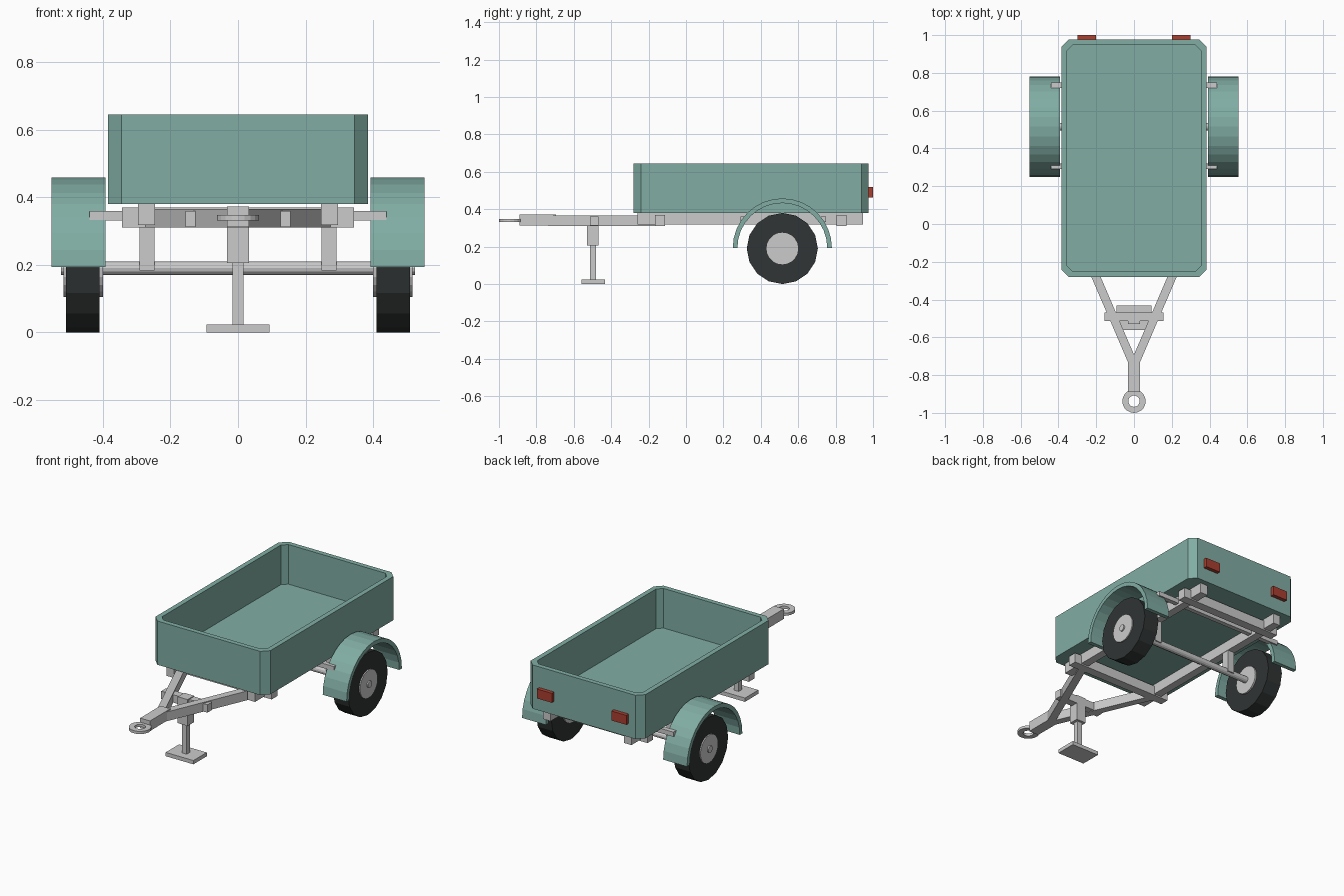
import bpy, bmesh, math
from mathutils import Vector, Matrix

if "Cube" in bpy.data.objects:
    bpy.data.objects.remove(bpy.data.objects["Cube"])


def material(name, rgb):
    m = bpy.data.materials.new(name)
    m.diffuse_color = (*rgb, 1)
    m.use_nodes = True
    m.node_tree.nodes["Principled BSDF"].inputs["Base Color"].default_value = m.diffuse_color
    return m


GREEN = material("green_paint", (0.22, 0.42, 0.37))
BLACK = material("rubber", (0.03, 0.035, 0.035))
RED = material("red_lens", (0.4, 0.05, 0.03))


def finish(name, bm, mat=None):
    bmesh.ops.recalc_face_normals(bm, faces=bm.faces)
    me = bpy.data.meshes.new(name)
    bm.to_mesh(me)
    bm.free()
    ob = bpy.data.objects.new(name, me)
    bpy.context.collection.objects.link(ob)
    if mat:
        me.materials.append(mat)
    return ob


def box(name, x, y, z, mat=None):
    bm = bmesh.new()
    lo, hi = Vector((x[0], y[0], z[0])), Vector((x[1], y[1], z[1]))
    bmesh.ops.create_cube(bm, size=1, matrix=Matrix.Translation((lo + hi) / 2)
                          @ Matrix.Diagonal((*(hi - lo), 1)))
    return finish(name, bm, mat)


def beam(name, a, b, width, height):
    a, b = Vector(a), Vector(b)
    d = b - a
    bm = bmesh.new()
    bmesh.ops.create_cube(bm, size=1, matrix=Matrix.Translation((a + b) / 2)
                          @ Matrix.Rotation(math.atan2(d.y, d.x), 4, 'Z')
                          @ Matrix.Diagonal((d.length, width, height, 1)))
    return finish(name, bm)


def cyl(name, r, x0, x1, y, z, n, mat=None):
    bm = bmesh.new()
    bmesh.ops.create_cone(bm, cap_ends=True, segments=n, radius1=r, radius2=r, depth=x1 - x0,
                          matrix=Matrix.Translation(((x0 + x1) / 2, y, z))
                          @ Matrix.Rotation(math.pi / 2, 4, 'Y'))
    return finish(name, bm, mat)


def octagon(bm, x, y0, y1, c, z):
    pts = [(x - c, y0), (x, y0 + c), (x, y1 - c), (x - c, y1),
           (c - x, y1), (-x, y1 - c), (-x, y0 + c), (c - x, y0)]
    return [bm.verts.new((*p, z)) for p in pts]


def bridge(bm, a, b, closed=True):
    n = len(a)
    for i in range(n if closed else n - 1):
        j = (i + 1) % n
        bm.faces.new((a[i], a[j], b[j], b[i]))


# Open tub with chamfered corners
bm = bmesh.new()
rings = [octagon(bm, 0.385, -0.28, 0.977, 0.04, 0.38), octagon(bm, 0.385, -0.28, 0.977, 0.04, 0.645),
         octagon(bm, 0.355, -0.25, 0.947, 0.03, 0.645), octagon(bm, 0.355, -0.25, 0.947, 0.03, 0.405)]
for a, b in zip(rings, rings[1:]):
    bridge(bm, a, b)
bm.faces.new(rings[0])
bm.faces.new(rings[-1])
finish("cargo_tub", bm, GREEN)

# Cross members and fender support rods
for name, y in (("front", -0.14), ("rear", 0.832)):
    box(name + "_cross_member", (-0.343, 0.343), (y - 0.027, y + 0.027), (0.31, 0.37))
for name, y in (("front", 0.305), ("rear", 0.735)):
    box(name + "_fender_rod", (-0.44, 0.44), (y - 0.014, y + 0.014), (0.332, 0.36))

# Axle
CY, CZ = 0.515, 0.19
cyl("axle", 0.02, -0.525, 0.525, CY, CZ, 12)

# Mirrored parts
for side, s in (("left", -1), ("right", 1)):
    def span(a, b):
        return tuple(sorted((s * a, s * b)))

    box(side + "_rail", span(0.246, 0.296), (-0.26, 0.945), (0.318, 0.382))
    box(side + "_axle_post", span(0.248, 0.292), (CY - 0.025, CY + 0.025), (0.183, 0.32))
    box(side + "_tail_light", span(0.2, 0.3), (0.97, 1.0), (0.463, 0.52), RED)
    beam(side + "_drawbar", (s * 0.27, -0.12, 0.338), (s * 0.008, -0.73, 0.338), 0.045, 0.056)
    cyl(side + "_tyre", 0.19, *span(0.41, 0.51), CY, CZ, 16, BLACK)
    cyl(side + "_hub", 0.085, *span(0.4, 0.517), CY, CZ, 20)

    # Half-round fender shell
    bm = bmesh.new()
    loops = []
    for r, x in ((0.265, 0.393), (0.265, 0.553), (0.24, 0.553), (0.24, 0.393)):
        loops.append([bm.verts.new((s * x, CY + r * math.cos(math.pi * i / 16),
                                    0.193 + r * math.sin(math.pi * i / 16))) for i in range(17)])
    for i in range(4):
        bridge(bm, loops[i], loops[(i + 1) % 4], False)
    for k in (0, -1):
        bm.faces.new([l[k] for l in loops])
    finish(side + "_fender", bm, GREEN)

# Coupler bar and towing eye
box("coupler_bar", (-0.033, 0.033), (-0.89, -0.695), (0.312, 0.373))
bm = bmesh.new()
loops = [[bm.verts.new((r * math.sin(math.tau * i / 20), -0.938 + r * math.cos(math.tau * i / 20), z))
          for i in range(20)]
         for r, z in ((0.062, 0.332), (0.062, 0.348), (0.03, 0.348), (0.03, 0.332))]
for i in range(4):
    bridge(bm, loops[i], loops[(i + 1) % 4])
finish("towing_eye", bm)

# Parking jack
box("jack_crossbar", (-0.155, 0.155), (-0.514, -0.468), (0.312, 0.36))
box("jack_sleeve", (-0.033, 0.033), (-0.53, -0.468), (0.205, 0.365))
box("jack_leg", (-0.016, 0.016), (-0.514, -0.482), (0.015, 0.21))
box("jack_foot", (-0.093, 0.093), (-0.56, -0.432), (0.0, 0.023))
